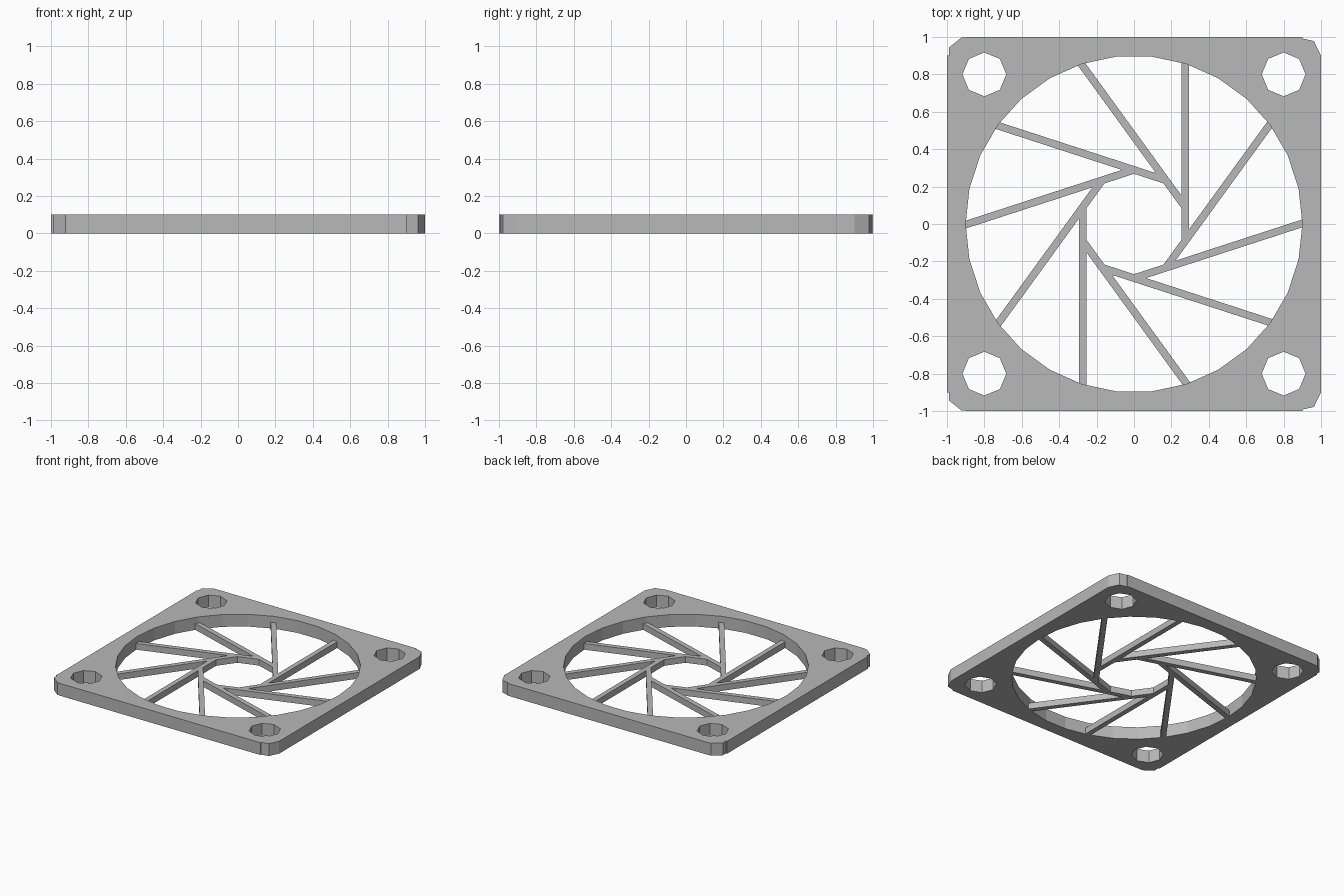
import bpy
import bmesh
from math import cos, sin, tan, pi, radians
from mathutils import Matrix, Vector

cube = bpy.data.objects.get("Cube")
if cube:
    bpy.data.objects.remove(cube, do_unlink=True)

PLATE_H, SPOKE_H = 0.1, 0.05
RIM_R, HOLE_R, HOLE_POS = 0.9, 0.117, 0.8
HUB_APOTHEM, SPOKE_W, SPOKES = 0.255, 0.04, 10

grey = bpy.data.materials.new("light grey")
grey.use_nodes = True
grey.diffuse_color = (0.48, 0.48, 0.48, 1)
grey.node_tree.nodes["Principled BSDF"].inputs["Base Color"].default_value = grey.diffuse_color


def circle(cx, cy, r, sides):
    return [(cx + r * cos(2 * pi * i / sides), cy + r * sin(2 * pi * i / sides))
            for i in range(sides)]


def slab(name, loops, height):
    """Flat solid from an outline followed by any hole outlines."""
    bm = bmesh.new()
    edges = []
    for loop in loops:
        vs = [bm.verts.new((x, y, 0)) for x, y in loop]
        edges += [bm.edges.new((vs[i - 1], vs[i])) for i in range(len(vs))]
    bmesh.ops.triangle_fill(bm, edges=edges, use_beauty=True, normal=(0, 0, 1))
    top = bmesh.ops.extrude_face_region(bm, geom=bm.faces[:], use_keep_orig=True)
    moved = [g for g in top["geom"] if isinstance(g, bmesh.types.BMVert)]
    bmesh.ops.translate(bm, verts=moved, vec=(0, 0, height))
    bmesh.ops.recalc_face_normals(bm, faces=bm.faces[:])
    mesh = bpy.data.meshes.new(name)
    bm.to_mesh(mesh)
    bm.free()
    mesh.materials.append(grey)
    obj = bpy.data.objects.new(name, mesh)
    bpy.context.collection.objects.link(obj)
    return obj


# Square frame: coarse rounded corners, back half mirrored to the front
back = [(1, 0.9), (0.962, 0.978), (0.9, 0.992), (0.9, 1),
        (-0.9, 1), (-0.9, 0.9975), (-0.922, 0.9975), (-0.99, 0.943),
        (-0.99, 0.9), (-1, 0.9)]
outline = back + [(x, -y) for x, y in reversed(back)]
screw_holes = [circle(sx * HOLE_POS, sy * HOLE_POS, HOLE_R, 8)
               for sx in (-1, 1) for sy in (-1, 1)]
slab("frame", [outline, circle(0, 0, RIM_R, 30)] + screw_holes, PLATE_H)

# Pinwheel spokes: each foot is mitred against its neighbour, forming the hub
step = 2 * pi / SPOKES
foot = -HUB_APOTHEM * tan(step / 2)
inner, outer = HUB_APOTHEM, HUB_APOTHEM + SPOKE_W
profile = [(inner, foot), (outer, foot + SPOKE_W / tan(step)),
           (outer, 0.86), (inner, 0.865)]
for i in range(SPOKES):
    spoke = slab(f"spoke_{i + 1}", [profile], SPOKE_H)
    spoke.data.transform(Matrix.Rotation(i * step, 4, 'Z'))
